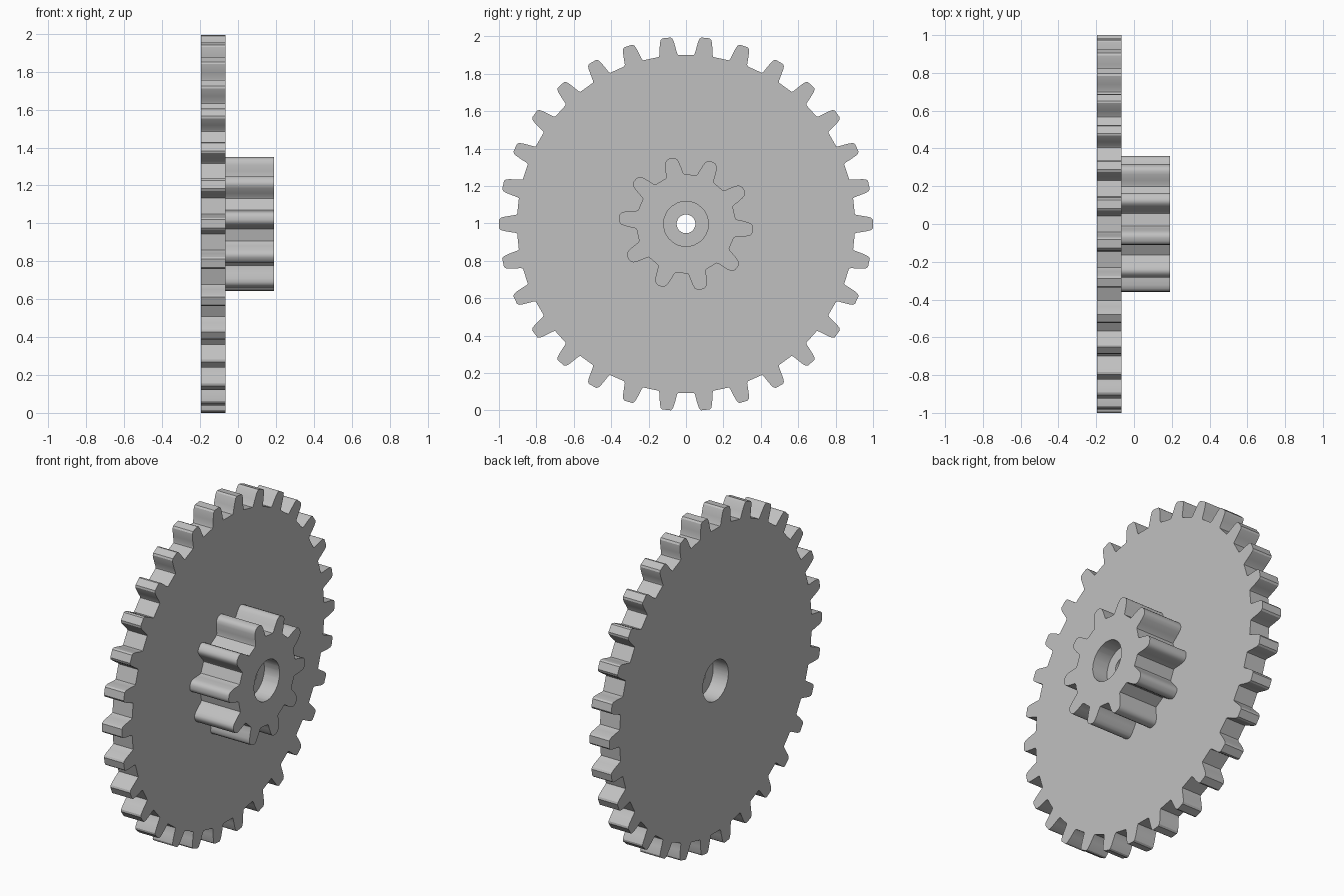
import bpy, bmesh, math

cube = bpy.data.objects.get("Cube")
if cube:
    bpy.data.objects.remove(cube, do_unlink=True)

grey = bpy.data.materials.new("light_grey")
grey.use_nodes = True
colour = (0.53, 0.53, 0.53, 1)
grey.diffuse_color = colour
grey.node_tree.nodes["Principled BSDF"].inputs["Base Color"].default_value = colour

CENTRE_Z = 0.997
BORE, RECESS, RECESS_DEPTH = 0.05, 0.12, 0.1


def outline(teeth, flank, offset):
    """Toothed outline as (angle, radius) pairs; flank runs root to tip as (radius, half angle)."""
    tooth = [(-a, r) for r, a in flank] + [(a, r) for r, a in reversed(flank)]
    return [(math.radians(offset + i * 360 / teeth + a), r)
            for i in range(teeth) for a, r in tooth]


def make_gear(name, teeth, flank, offset, inner_x, outer_x):
    """Toothed disc with a bore and a round recess in its outer face."""
    bm = bmesh.new()
    points = outline(teeth, flank, offset)
    floor_x = outer_x - math.copysign(RECESS_DEPTH, outer_x - inner_x)
    # Cross-section loop: a radius of None follows the teeth
    section = [(inner_x, None), (outer_x, None), (outer_x, RECESS),
               (floor_x, RECESS), (floor_x, BORE), (inner_x, BORE)]
    rings = [[bm.verts.new((x, (radius or r) * math.cos(a), (radius or r) * math.sin(a)))
              for a, r in points] for x, radius in section]
    count = len(points)
    for k, ring in enumerate(rings):
        following = rings[(k + 1) % len(rings)]
        for i in range(count):
            j = (i + 1) % count
            bm.faces.new((ring[i], ring[j], following[j], following[i]))
    bmesh.ops.recalc_face_normals(bm, faces=bm.faces)
    mesh = bpy.data.meshes.new(name)
    bm.to_mesh(mesh)
    bm.free()
    mesh.materials.append(grey)
    obj = bpy.data.objects.new(name, mesh)
    obj.location.z = CENTRE_Z
    bpy.context.collection.objects.link(obj)
    bpy.ops.object.select_all(action="DESELECT")
    obj.select_set(True)
    bpy.context.view_layer.objects.active = obj
    bpy.ops.object.shade_smooth_by_angle(angle=math.radians(30))


# Large thin wheel
make_gear("large_gear", 30,
          [(0.904, 3.3), (0.913, 3.0), (0.945, 2.6), (0.975, 2.2),
           (0.992, 1.85), (1.0, 1.3)], 0, -0.065, -0.195)

# Small pinion on its right side
make_gear("pinion", 10,
          [(0.266, 11), (0.274, 9.8), (0.3, 8.3), (0.33, 6.6),
           (0.348, 5.2), (0.357, 3.4), (0.36, 1.5)], -5, -0.065, 0.19)
